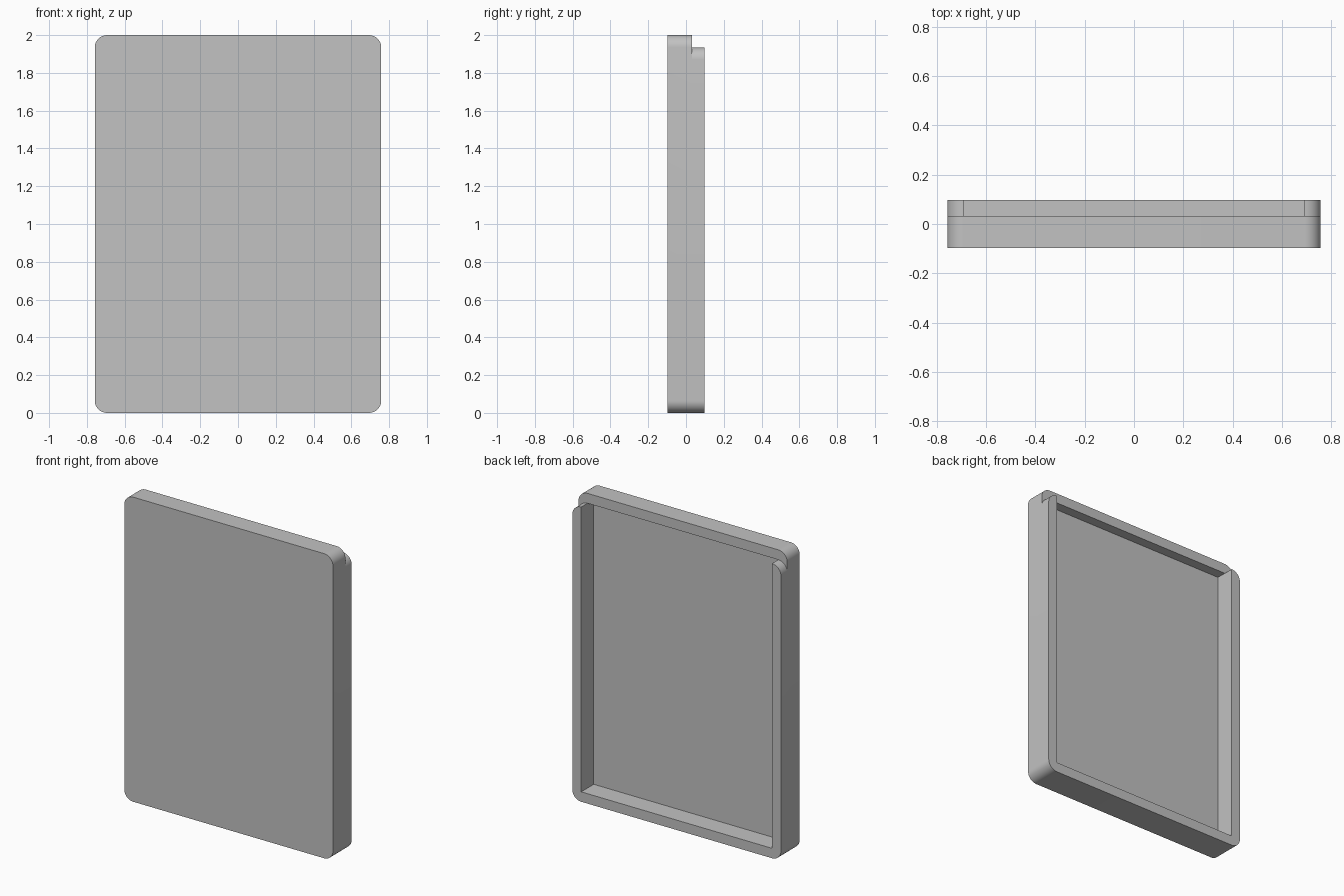
import bpy, bmesh, math

cube = bpy.data.objects.get("Cube")
if cube:
    bpy.data.objects.remove(cube, do_unlink=True)

W, H, D = 0.758, 2.0, 0.0975      # half width, height, half depth
T = 0.065                         # wall thickness and corner radius
STEP = D - T                      # depth of the open lip

grey = bpy.data.materials.new("plain grey")
grey.use_nodes = True
colour = (0.54, 0.54, 0.54, 1)
grey.diffuse_color = colour
grey.node_tree.nodes["Principled BSDF"].inputs["Base Color"].default_value = colour


def arc(cx, cz, start, end, steps=12):
    """Points of a corner arc, angles in degrees."""
    angles = [math.radians(start + (end - start) * i / steps) for i in range(steps + 1)]
    return [(cx + T * math.cos(a), cz + T * math.sin(a)) for a in angles]


def slab(name, outline, y0, y1):
    """Extrude an x-z outline from y0 to y1."""
    bm = bmesh.new()
    face = bm.faces.new([bm.verts.new((x, y0, z)) for x, z in outline])
    grown = bmesh.ops.extrude_face_region(bm, geom=[face])["geom"]
    bmesh.ops.translate(bm, vec=(0, y1 - y0, 0),
                        verts=[v for v in grown if isinstance(v, bmesh.types.BMVert)])
    bmesh.ops.recalc_face_normals(bm, faces=bm.faces)
    mesh = bpy.data.meshes.new(name)
    bm.to_mesh(mesh)
    bm.free()
    mesh.materials.append(grey)
    obj = bpy.data.objects.new(name, mesh)
    bpy.context.collection.objects.link(obj)
    return obj


# Rounded tray body
cx = W - T
body = (arc(cx, T, -90, 0) + arc(cx, H - T, 0, 90)
        + arc(-cx, H - T, 90, 180) + arc(-cx, T, 180, 270))
tray = slab("tray", body, -D, D)

# Lowered lip along the top of the back, with rounded wall ends
low = H - 2 * T
lip = ([(1, H + T), (1, low)] + arc(cx, low, 0, 90)
       + arc(-cx, low, 90, 180) + [(-1, low), (-1, H + T)])
lip_cutter = slab("lip_cutter", lip, STEP, D + T)

# Square-cornered recess
recess = [(-cx, T), (cx, T), (cx, H - T), (-cx, H - T)]
recess_cutter = slab("recess_cutter", recess, -STEP, D + T)

bpy.ops.object.select_all(action="DESELECT")
tray.select_set(True)
bpy.context.view_layer.objects.active = tray
for cutter in (lip_cutter, recess_cutter):
    cutter.hide_render = True
    cut = tray.modifiers.new(cutter.name, "BOOLEAN")
    cut.operation = "DIFFERENCE"
    cut.solver = "EXACT"
    cut.object = cutter
    bpy.ops.object.modifier_apply(modifier=cut.name)
    bpy.data.objects.remove(cutter, do_unlink=True)

bpy.ops.object.shade_smooth_by_angle(angle=math.radians(30))
